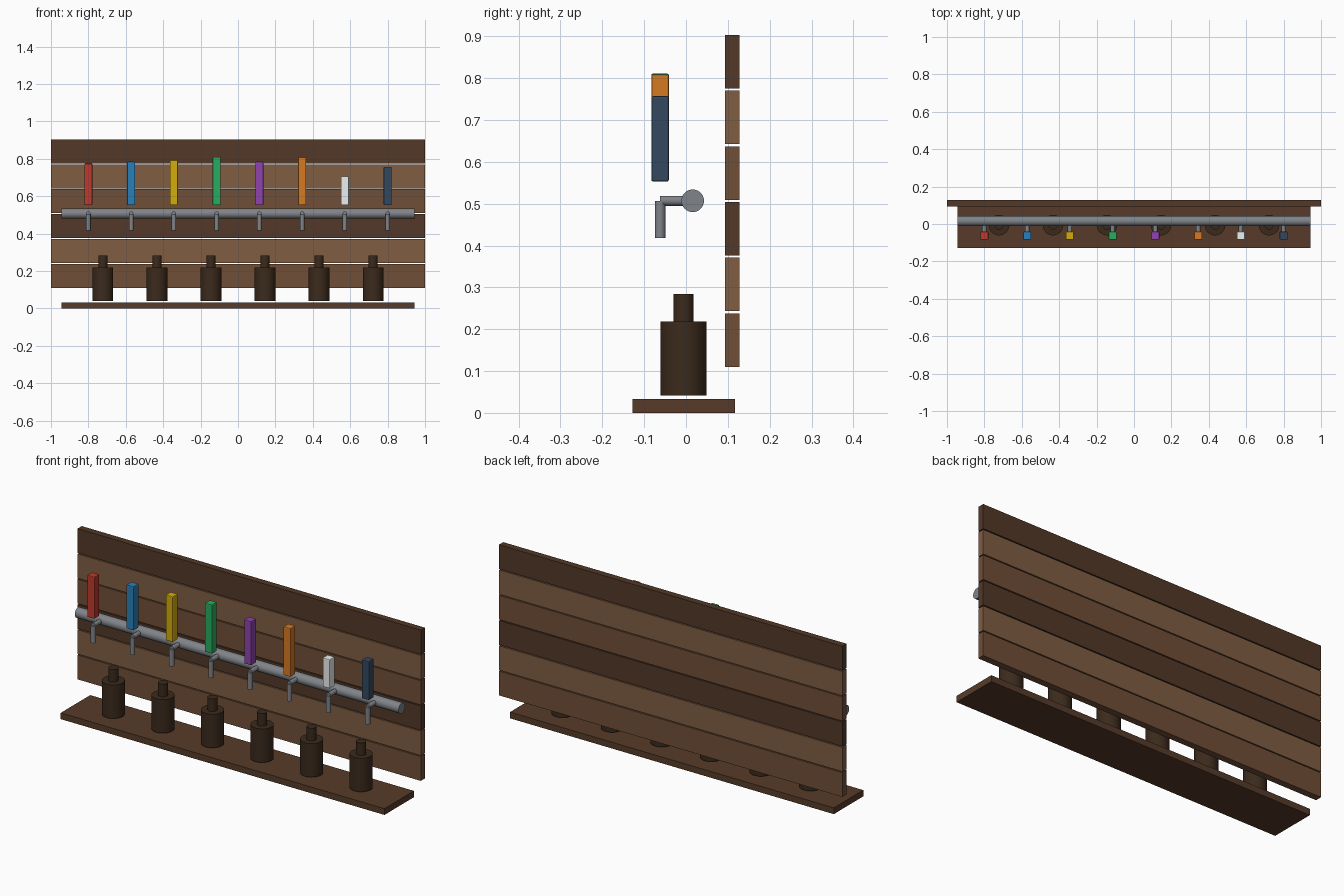
import bpy
from math import radians

if "Cube" in bpy.data.objects:
    bpy.data.objects.remove(bpy.data.objects["Cube"])


def material(name, hex_color):
    rgb = [int(hex_color[i:i + 2], 16) / 255 for i in (0, 2, 4)]
    lin = [c / 12.92 if c <= 0.04045 else ((c + 0.055) / 1.055) ** 2.4 for c in rgb]
    m = bpy.data.materials.new(name)
    m.diffuse_color = (*lin, 1)
    m.use_nodes = True
    m.node_tree.nodes["Principled BSDF"].inputs["Base Color"].default_value = m.diffuse_color
    return m


def box(name, lo, hi, mat, bevel=0):
    bpy.ops.mesh.primitive_cube_add(size=1, location=[(a + b) / 2 for a, b in zip(lo, hi)])
    ob = bpy.context.object
    ob.name = name
    ob.scale = [b - a for a, b in zip(lo, hi)]
    bpy.ops.object.transform_apply(location=False, rotation=False, scale=True)
    ob.data.materials.append(mat)
    if bevel:
        mod = ob.modifiers.new("bevel", 'BEVEL')
        mod.width = bevel
        mod.segments = 2
    return ob


def cylinder(name, radius, length, center, mat, rot=(0, 0, 0), sides=32):
    bpy.ops.mesh.primitive_cylinder_add(vertices=sides, radius=radius, depth=length,
                                        location=center, rotation=rot)
    ob = bpy.context.object
    ob.name = name
    ob.data.materials.append(mat)
    bpy.ops.object.shade_smooth_by_angle(angle=radians(35))
    return ob


wood = [material("wood_mid", "6F4E37"), material("wood_light", "805D42"),
        material("wood_dark", "523828")]
shelf_wood = material("shelf_wood", "573B29")
brown_glass = material("brown_glass", "3B2A1C")
metal = material("metal", "808489")

# Back wall of six horizontal planks
for i in range(6):
    z = 0.11 + i * 0.1331
    box(f"back_plank_{i + 1}", (-1, 0.093, z), (1, 0.128, z + 0.128), wood[i % 3])

# Shelf
box("shelf", (-0.943, -0.128, 0), (0.943, 0.117, 0.033), shelf_wood)

# Bottles
for i in range(6):
    x = (i - 2.5) * 0.2888
    cylinder(f"bottle_body_{i + 1}", 0.055, 0.177, (x, -0.006, 0.1295), brown_glass)
    cylinder(f"bottle_neck_{i + 1}", 0.024, 0.067, (x, -0.006, 0.2505), brown_glass)

# Tap rail
cylinder("tap_rail", 0.027, 1.886, (0, 0.016, 0.507), metal, (0, radians(90), 0))

# Taps with coloured handles
handles = [("red", "C0392B", 0.774), ("blue", "2980B9", 0.785), ("yellow", "D4AC0D", 0.793),
           ("green", "27AE60", 0.811), ("purple", "8E44AD", 0.785), ("orange", "D67A22", 0.809),
           ("white", "ECF0F1", 0.706), ("navy", "34495E", 0.757)]
for i, (color, code, top) in enumerate(handles):
    x = (i - 3.5) * 0.2285
    cylinder(f"tap_arm_{i + 1}", 0.012, 0.078, (x, -0.023, 0.507), metal, (radians(90), 0, 0), 24)
    cylinder(f"tap_spout_{i + 1}", 0.0125, 0.088, (x, -0.062, 0.462), metal, sides=24)
    box(f"{color}_handle", (x - 0.021, -0.083, 0.553), (x + 0.021, -0.041, top),
        material(color, code), 0.004)
